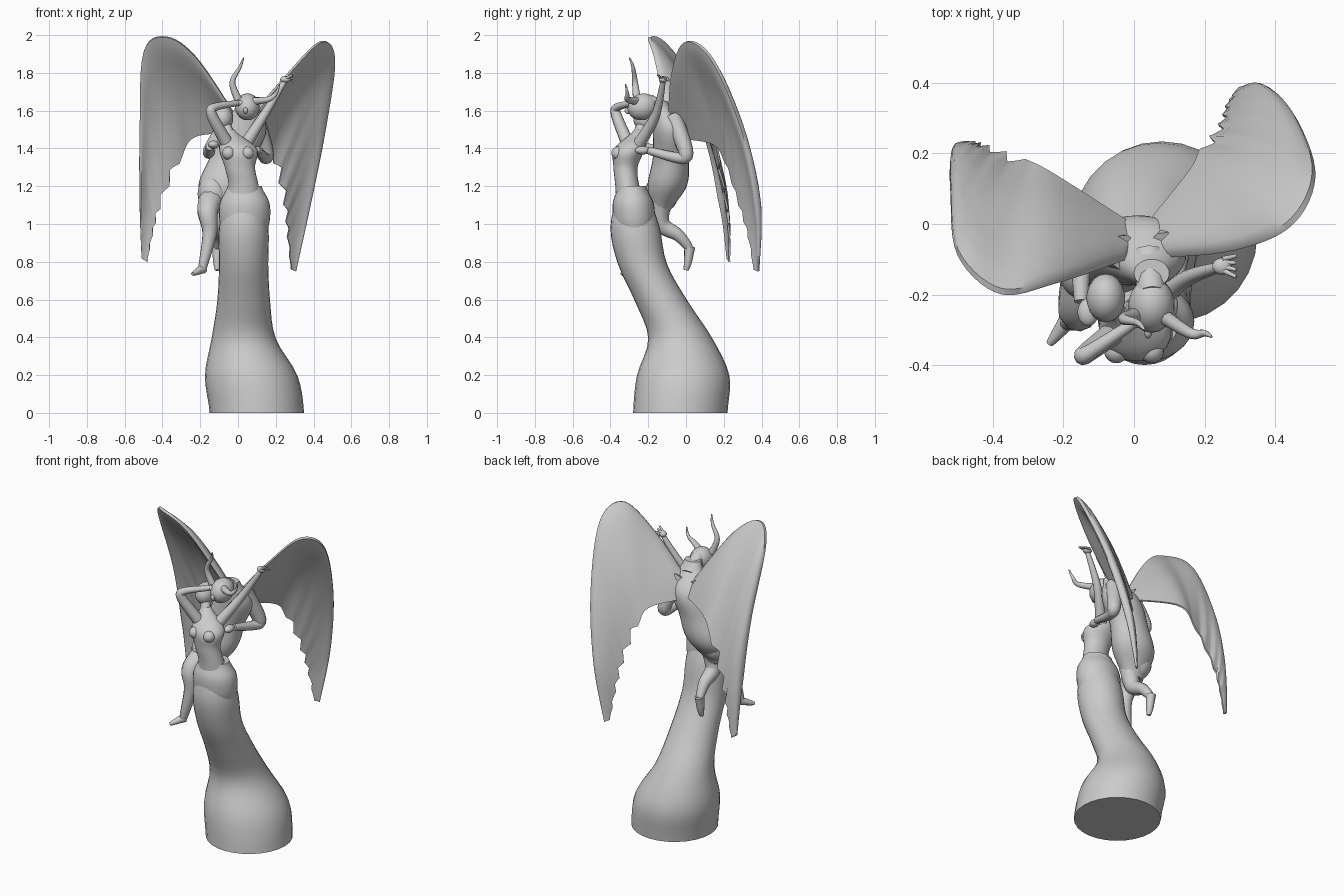
import bpy, bmesh, math
from mathutils import Vector
from mathutils.geometry import normal as plane_normal

cube = bpy.data.objects.get("Cube")
if cube:
    bpy.data.objects.remove(cube, do_unlink=True)

GREY = (.6, .6, .6, 1)
stone = bpy.data.materials.new("grey_stone")
stone.use_nodes = True
stone.diffuse_color = GREY
stone.node_tree.nodes["Principled BSDF"].inputs["Base Color"].default_value = GREY


def finish(name, bm):
    bmesh.ops.recalc_face_normals(bm, faces=bm.faces)
    mesh = bpy.data.meshes.new(name)
    bm.to_mesh(mesh)
    bm.free()
    mesh.materials.append(stone)
    part = bpy.data.objects.new(name, mesh)
    bpy.context.collection.objects.link(part)
    bpy.ops.object.select_all(action='DESELECT')
    part.select_set(True)
    bpy.context.view_layer.objects.active = part
    bpy.ops.object.shade_smooth_by_angle(angle=math.radians(50))
    return part


def spline(points, count):
    """Evenly numbered samples of a Catmull-Rom curve through the points."""
    points = [Vector(point) for point in points]
    last = len(points) - 1
    samples = []
    for step in range(count + 1):
        place = step / count * last
        start = min(int(place), last - 1)
        t = place - start
        before, after = points[max(start - 1, 0)], points[min(start + 2, last)]
        here, there = points[start], points[start + 1]
        enter, leave = (there - before) / 2, (after - here) / 2
        rise = t * t * (3 - 2 * t)
        samples.append(here.lerp(there, rise) + enter * t * (1 - t) ** 2 - leave * t * t * (1 - t))
    return samples


def skin(name, bm, rings):
    for lower, upper in zip(rings, rings[1:]):
        for i in range(len(lower)):
            bm.faces.new((lower[i - 1], lower[i], upper[i], upper[i - 1]))
    bm.faces.new(rings[0])
    bm.faces.new(rings[-1])
    return finish(name, bm)


def ring(bm, centre, across, along, sides):
    angles = [math.tau * i / sides for i in range(sides)]
    return [bm.verts.new(centre + across * math.cos(a) + along * math.sin(a)) for a in angles]


def loft(name, bottom, top, depth, sections):
    """Stack evenly spaced level sections, each given as x, y, half width."""
    bm = bmesh.new()
    rings = []
    samples = spline(sections, 24)
    for i, (x, y, radius) in enumerate(samples):
        height = bottom + (top - bottom) * i / (len(samples) - 1)
        rings.append(ring(bm, Vector((x, y, height)), Vector((radius, 0, 0)),
                          Vector((0, radius * depth, 0)), 28))
    return skin(name, bm, rings)


def limb(name, thick, thin, *points):
    """Tapering round limb bent smoothly through its joints."""
    bm = bmesh.new()
    path = spline(points, 16)
    side = (path[1] - path[0]).orthogonal()
    rings = []
    for i, centre in enumerate(path):
        along = (path[min(i + 1, len(path) - 1)] - path[max(i - 1, 0)]).normalized()
        side = (side - along * side.dot(along)).normalized()
        radius = thick + (thin - thick) * i / (len(path) - 1)
        rings.append(ring(bm, centre, side * radius, along.cross(side) * radius, 10))
    return skin(name, bm, rings)


def ball(name, place, size, tilt=0):
    bm = bmesh.new()
    bmesh.ops.create_uvsphere(bm, u_segments=18, v_segments=12, radius=1)
    part = finish(name, bm)
    part.location, part.scale, part.rotation_euler.x = place, size, tilt
    return part


def wing(name, leading, trailing):
    """Domed shell from a thick leading edge to a thin, feathered trailing edge."""
    bm = bmesh.new()
    out = plane_normal(Vector(leading[0]), Vector(leading[2]), Vector(leading[-1]))
    if out.y < 0:
        out.negate()
    rings = []
    for step, (front, rear) in enumerate(zip(spline(leading, 40), spline(trailing, 40))):
        if step > 15:
            rear = rear.lerp(front, .08 * (step % 4) / 3)
        span = (rear - front).length
        inner, outer = [], []
        for j in range(9):
            t = (j / 8) ** 1.5
            middle = front.lerp(rear, t) + out * span * .05 * math.sin(math.pi * t)
            half = out * (.005 + min(.02, span * .08) * (1 - t) * min(1, .2 + 9 * t))
            inner.append(bm.verts.new(middle - half))
            outer.append(bm.verts.new(middle + half))
        rings.append(inner + outer[::-1])
    return skin(name, bm, rings)


# Rocky base flowing up into the long skirt, with a gathered waist
loft("skirt_and_base", 0, 1.18, 1, [
    (.1, -.03, .25), (.07, -.015, .245), (.03, -.03, .17), (.03, -.13, .14),
    (.03, -.23, .13), (.03, -.27, .13), (.03, -.28, .08)])
loft("skirt_waist", .95, 1.2, .82, [
    (.035, -.27, .12), (.035, -.275, .135), (.035, -.28, .13), (.035, -.285, .09)])

# Woman leaning back
loft("woman_torso", 1.1, 1.5, .8, [
    (.03, -.29, .1), (.03, -.31, .08), (.01, -.32, .08), (0, -.3, .1), (-.05, -.25, .03)])
for side, x in (("right", -.05), ("left", .05)):
    ball(side + "_breast", (x, -.36, 1.375), (.035, .035, .035))
limb("woman_neck", .03, .03, (-.04, -.26, 1.46), (-.08, -.22, 1.55))
ball("woman_head", (-.08, -.21, 1.56), (.055, .07, .065), .4)
limb("woman_right_arm", .035, .015,
     (-.06, -.31, 1.43), (-.14, -.37, 1.58), (-.12, -.36, 1.62), (0, -.28, 1.64))
ball("woman_right_hand", (.01, -.28, 1.64), (.03, .015, .015))
limb("woman_left_arm", .035, .013,
     (.04, -.25, 1.42), (.14, -.16, 1.58), (.25, -.12, 1.76))
ball("woman_left_hand", (.25, -.12, 1.765), (.028, .024, .018))
for finger in range(4):
    spread = .02 * finger
    limb("woman_left_finger", .009, .005,
         (.25, -.13 + spread / 2, 1.77), (.29, -.15 + spread, 1.79 - spread / 2))

# Winged man holding her from behind
loft("man_torso", 1.05, 1.65, .8, [
    (-.11, -.14, .06), (-.08, -.1, .13), (-.03, -.08, .12), (.03, -.08, .12), (.05, -.14, .05)])
limb("man_neck", .05, .04, (.04, -.09, 1.57), (.05, -.2, 1.65))
ball("man_head", (.05, -.23, 1.62), (.066, .08, .07), .35)
ball("man_nose", (.04, -.305, 1.6), (.012, .02, .018))
limb("man_right_horn", .022, .003,
     (0, -.26, 1.66), (-.03, -.27, 1.75), (.01, -.28, 1.83), (.03, -.3, 1.88))
limb("man_left_horn", .022, .003,
     (.08, -.26, 1.65), (.16, -.31, 1.66), (.2, -.31, 1.69), (.22, -.32, 1.74))
limb("man_left_arm", .05, .02,
     (.09, -.07, 1.57), (.15, 0, 1.38), (.14, -.04, 1.35), (.11, -.2, 1.39))
ball("man_left_hand", (.1, -.23, 1.39), (.025, .04, .022))
limb("man_right_arm", .05, .02,
     (-.03, -.08, 1.57), (-.14, -.07, 1.4), (-.15, -.11, 1.38), (-.15, -.22, 1.41))
ball("man_right_hand", (-.13, -.25, 1.42), (.03, .04, .022))
ball("man_right_hip", (-.13, -.13, 1.16), (.085, .09, .1))
limb("man_right_leg", .075, .022,
     (-.13, -.12, 1.15), (-.16, -.24, 1.07), (-.15, -.26, .95), (-.19, -.28, .76))
limb("man_right_foot", .028, .01, (-.185, -.27, .765), (-.24, -.34, .735))
limb("man_left_leg", .06, .022,
     (-.08, -.14, 1.12), (-.1, -.13, 1), (-.1, -.04, .94), (-.11, .02, .87))
limb("man_left_foot", .03, .013, (-.11, .02, .88), (-.11, .01, .8), (-.11, 0, .755))

# Wings, spread unevenly
wing("left_wing",
     [(.04, -.09, 1.53), (.27, -.07, 1.8), (.44, 0, 1.965), (.51, .14, 1.87),
      (.46, .3, 1.5), (.38, .385, 1.1), (.305, .385, .75)],
     [(.04, 0, 1.45), (.16, .15, 1.42), (.19, .21, 1.32), (.24, .28, 1.1),
      (.26, .33, .93), (.28, .36, .76)])
wing("right_wing",
     [(-.01, -.09, 1.57), (-.22, -.16, 1.88), (-.38, -.19, 1.99), (-.5, -.08, 1.91),
      (-.52, .1, 1.5), (-.52, .19, 1.1), (-.51, .22, .82)],
     [(-.01, 0, 1.48), (-.23, .14, 1.46), (-.31, .18, 1.32), (-.41, .22, 1.08),
      (-.45, .23, .94), (-.48, .23, .8)])
